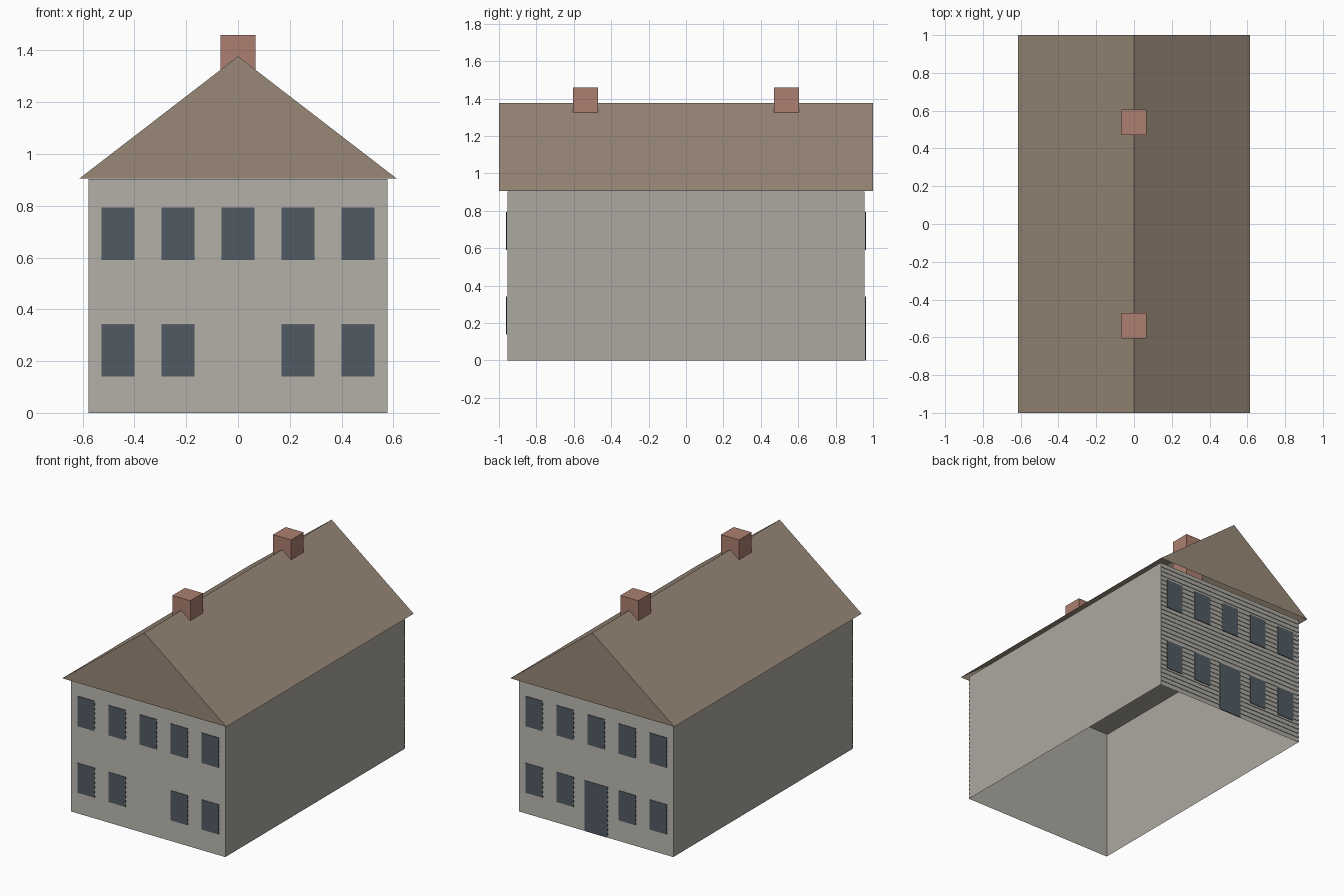
import bpy, bmesh

cube = bpy.data.objects.get("Cube")
if cube:
    bpy.data.objects.remove(cube, do_unlink=True)


def material(name, *rgb):
    """Flat material from 0-255 display values."""
    colour = [(c / 255) ** 2.2 for c in rgb] + [1]
    mat = bpy.data.materials.new(name)
    mat.use_nodes = True
    mat.diffuse_color = colour
    mat.node_tree.nodes["Principled BSDF"].inputs["Base Color"].default_value = colour
    return mat


WALL = material("grey siding", 170, 167, 159)
ROOF = material("tan roof", 151, 135, 119)
BRICK = material("red brick", 171, 126, 111)
GLASS = material("dark slate", 82, 91, 99)


def build(name, bm, mat):
    mesh = bpy.data.meshes.new(name)
    bm.to_mesh(mesh)
    bm.free()
    mesh.materials.append(mat)
    obj = bpy.data.objects.new(name, mesh)
    bpy.context.collection.objects.link(obj)
    return obj


def box(name, low, high, mat, open_bottom=False):
    bm = bmesh.new()
    bmesh.ops.create_cube(bm, size=1)
    for v in bm.verts:
        v.co = [a + (b - a) * (c + 0.5) for a, b, c in zip(low, high, v.co)]
    if open_bottom:
        bm.normal_update()
        base = [f for f in bm.faces if f.normal.z < -0.5]
        bmesh.ops.delete(bm, geom=base, context='FACES_ONLY')
    return build(name, bm, mat)


HALF_X, HALF_Y, EAVE, RIDGE = 0.577, 0.955, 0.905, 1.377

# House body, open underneath
box("walls", (-HALF_X, -HALF_Y, 0), (HALF_X, HALF_Y, EAVE - 0.002), WALL, True)

# Hollow gabled roof
bm = bmesh.new()
ends = []
for y in (-1, 1):
    profile = [(-0.613, EAVE), (0, RIDGE), (0.613, EAVE)]
    ends.append([bm.verts.new((x, y, z)) for x, z in profile])
    bm.faces.new(ends[-1])
front, back = ends
for i in range(2):
    bm.faces.new((front[i], front[i + 1], back[i + 1], back[i]))
bmesh.ops.recalc_face_normals(bm, faces=bm.faces)
build("roof", bm, ROOF)

# Chimneys straddling the ridge
for name, y in (("front_chimney", -0.538), ("back_chimney", 0.538)):
    box(name, (-0.067, y - 0.067, EAVE + 0.01), (0.067, y + 0.067, 1.46), BRICK)

BOARDS = 29
PITCH = (EAVE - 0.002) / BOARDS


def panel(name, side, x, width, z0, z1):
    """Thin plate lying on the front or back siding."""
    ys = sorted((side * (HALF_Y + 0.001), side * (HALF_Y + 0.007)))
    box(name, (x - width / 2, ys[0], z0), (x + width / 2, ys[1], z1), GLASS)


for label, side in (("front", -1), ("back", 1)):
    # Overlapping boards: each slopes out to a small lower lip
    bm = bmesh.new()
    rows = []
    for i in range(BOARDS):
        for z, depth in ((i * PITCH, 0.005), ((i + 1) * PITCH, 0.001)):
            y = side * (HALF_Y + depth)
            rows.append([bm.verts.new((x, y, z)) for x in (-HALF_X, HALF_X)])
    for a, b in zip(rows, rows[1:]):
        quad = (a[0], a[1], b[1], b[0])
        bm.faces.new(quad if side < 0 else quad[::-1])
    build(label + "_siding", bm, WALL)

    # Two rows of windows, with the middle of the lower row left free
    for i in range(-2, 3):
        x = i * 0.232
        panel(f"{label}_upper_window", side, x, 0.128, 0.59, 0.793)
        if i:
            panel(f"{label}_lower_window", side, x, 0.128, 0.14, 0.342)

# Back door
panel("back_door", 1, 0, 0.172, 0, 0.342)
